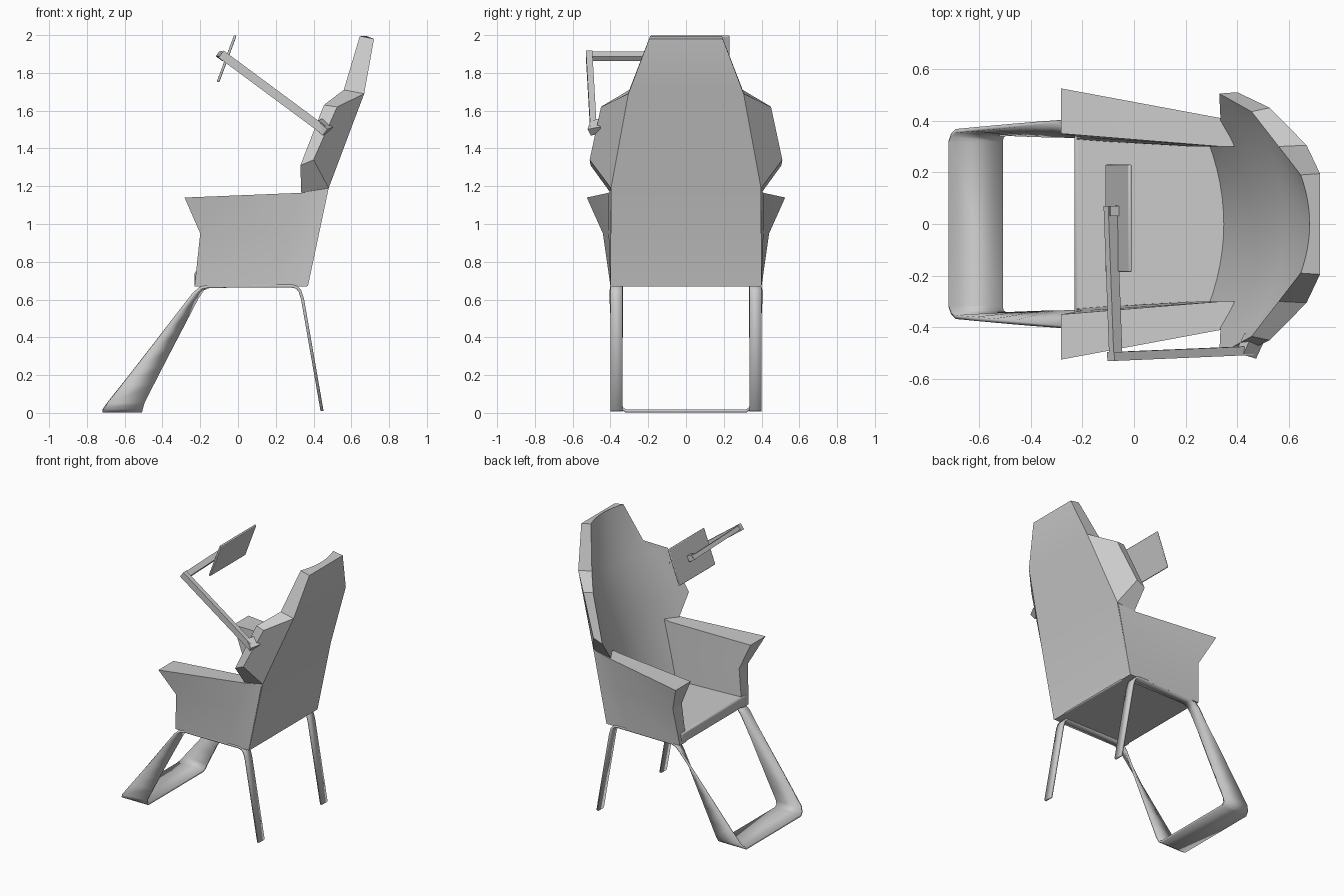
import bpy, bmesh, math
from mathutils import Vector, Matrix

if "Cube" in bpy.data.objects:
    bpy.data.objects.remove(bpy.data.objects["Cube"])


def make(name, verts, faces, bevel=0.0):
    bm = bmesh.new()
    vs = [bm.verts.new(v) for v in verts]
    for f in faces:
        bm.faces.new([vs[i] for i in f])
    bmesh.ops.recalc_face_normals(bm, faces=bm.faces[:])
    me = bpy.data.meshes.new(name)
    bm.to_mesh(me)
    bm.free()
    me.shade_smooth()
    me.set_sharp_from_angle(angle=math.radians(25))
    ob = bpy.data.objects.new(name, me)
    bpy.context.collection.objects.link(ob)
    if bevel:
        b = ob.modifiers.new("bevel", 'BEVEL')
        b.width, b.segments = bevel, 2
    return ob


def add_mirror(ob):
    m = ob.modifiers.new("mirror", 'MIRROR')
    m.use_axis = (False, True, False)


def box(name, center, size, rot=None, bevel=0.0):
    m = Matrix.Translation(center) @ (rot or Matrix()).to_4x4()
    vs = [m @ Vector((sx * size[0] / 2, sy * size[1] / 2, sz * size[2] / 2))
          for sx in (-1, 1) for sy in (-1, 1) for sz in (-1, 1)]
    fs = [(0, 1, 3, 2), (4, 5, 7, 6), (0, 1, 5, 4), (2, 3, 7, 6), (0, 2, 6, 4), (1, 3, 7, 5)]
    return make(name, vs, fs, bevel)


def bar(name, p, q, side, w, t):
    # rectangular bar from p to q; w is measured along the side direction
    p, q = Vector(p), Vector(q)
    x = (q - p).normalized()
    z = x.cross(Vector(side)).normalized()
    y = z.cross(x)
    rot = Matrix((x, y, z)).transposed()
    return box(name, (p + q) / 2, ((q - p).length, w, t), rot)


# seat slab
box("seat", (0.068, 0, 0.71), (0.596, 0.76, 0.08), bevel=0.012)

# armrest panels: outer and inner 3x3 grids (columns front, middle, rear)
xz = [[(-0.23, 0.67), (0.20, 0.67), (0.365, 0.67)],
      [(-0.20, 0.95), (0.27, 0.95), (0.424, 0.95)],
      [(-0.283, 1.14), (0.335, 1.165), (0.47, 1.185)]]
y_out = [[0.40, 0.40, 0.398], [0.44, 0.41, 0.398], [0.525, 0.41, 0.395]]
y_in = [[0.325, 0.30, 0.30], [0.335, 0.30, 0.30], [0.35, 0.30, 0.30]]
verts = [(xz[r][c][0], ys[r][c], xz[r][c][1])
         for ys in (y_out, y_in) for r in range(3) for c in range(3)]
faces = [[k + r * 3 + c, k + r * 3 + c + 1, k + r * 3 + c + 4, k + r * 3 + c + 3]
         for k in (0, 9) for r in range(2) for c in range(2)]
ring = [0, 1, 2, 5, 8, 7, 6, 3]
faces += [[a, b, b + 9, a + 9] for a, b in zip(ring, ring[1:] + ring[:1])]
add_mirror(make("armrest", verts, faces))

# backrest: concave inner rows (edge z, edge x, half width, centre x)
rows = [(0.74, 0.285, 0.32, 0.345), (1.165, 0.335, 0.40, 0.455), (1.31, 0.33, 0.505, 0.49),
        (1.63, 0.455, 0.435, 0.585), (1.71, 0.56, 0.30, 0.615), (1.995, 0.645, 0.19, 0.68)]
N = 12
verts, faces = [], []
for z, xe, w, xc in rows:
    for i in range(N + 1):
        t = -1 + 2 * i / N
        verts.append((xc + (xe - xc) * t * t, w * t, z))
for r in range(len(rows) - 1):
    for i in range(N):
        a = r * (N + 1) + i
        faces.append((a, a + 1, a + N + 2, a + N + 1))
# outer shell: four spine levels and two wing points per side
outer = [(0.37, 0.40, 0.67), (0.48, 0.397, 1.19), (0.668, 0.305, 1.69), (0.72, 0.195, 1.98),
         (0.40, 0.51, 1.34), (0.525, 0.45, 1.62)]
base = len(verts)
for s in (-1, 1):
    verts += [(x, s * y, z) for x, y, z in outer]
for k, e in ((0, 0), (1, N)):
    B = [base + 6 * k + j for j in range(6)]
    I = [r * (N + 1) + e for r in range(6)]
    faces += [(I[0], I[1], B[1], B[0]), (I[1], I[2], B[4], B[1]), (I[2], I[3], B[5], B[4]),
              (I[3], I[4], B[2], B[5]), (I[4], I[5], B[3], B[2]), (B[1], B[4], B[5], B[2])]
for j in range(3):
    faces.append((base + j, base + j + 1, base + j + 7, base + j + 6))
faces.append(list(range(N + 1)) + [base + 6, base])
faces.append([5 * (N + 1) + i for i in range(N + 1)] + [base + 9, base + 3])
make("backrest", verts, faces)

# leg strap: one continuous ribbon, given as pairs of outer and inner edge points
half = [((0.445, 0.40, 0.01), (0.445, 0.335, 0.01)),
        ((0.342, 0.40, 0.60), (0.342, 0.335, 0.60)),
        ((0.328, 0.40, 0.645), (0.328, 0.335, 0.645)),
        ((0.31, 0.40, 0.665), (0.31, 0.335, 0.665)),
        ((0.28, 0.40, 0.672), (0.28, 0.335, 0.672)),
        ((-0.16, 0.40, 0.67), (-0.15, 0.335, 0.67)),
        ((-0.20, 0.402, 0.66), (-0.185, 0.335, 0.655)),
        ((-0.235, 0.403, 0.63), (-0.215, 0.337, 0.61))]
for i in range(1, 7):
    t = i / 6
    half.append(((-0.235 - 0.455 * t, 0.403 - 0.043 * t, 0.63 - 0.575 * t),
                 (-0.215 - 0.28 * t, 0.337 + 0.012 * t, 0.61 - 0.555 * t)))
half += [((-0.708, 0.345, 0.026), (-0.505, 0.340, 0.024)),
         ((-0.718, 0.318, 0.010), (-0.508, 0.318, 0.010))]
pairs = half + [tuple((x, -y, z) for x, y, z in p) for p in reversed(half)]
verts = [v for p in pairs for v in p]
strap = make("leg_strap", verts, [(2 * i, 2 * i + 1, 2 * i + 3, 2 * i + 2)
                                  for i in range(len(pairs) - 1)])
sol = strap.modifiers.new("thickness", 'SOLIDIFY')
sol.thickness, sol.offset = 0.016, 0

# tablet arm, bracket and tablet
bar("arm_bracket", (0.435, -0.505, 1.508), (0.465, -0.44, 1.52), (0.8, 0, -0.6), 0.07, 0.045)
bar("support_bar", (0.45, -0.49, 1.50), (-0.09, -0.513, 1.90), (0, 1, 0), 0.034, 0.046)
bar("cross_bar", (-0.07, -0.528, 1.888), (-0.092, 0.07, 1.888), (0.8, 0, -0.6), 0.042, 0.03)
bar("tablet_mount", (-0.10, 0.05, 1.898), (-0.06, 0.05, 1.88), (0, 1, 0), 0.04, 0.04)
tilt = Matrix.Rotation(math.radians(20.5), 3, 'Y')
box("tablet", (-0.06, 0.022, 1.875), (0.014, 0.415, 0.262), tilt, bevel=0.005)
